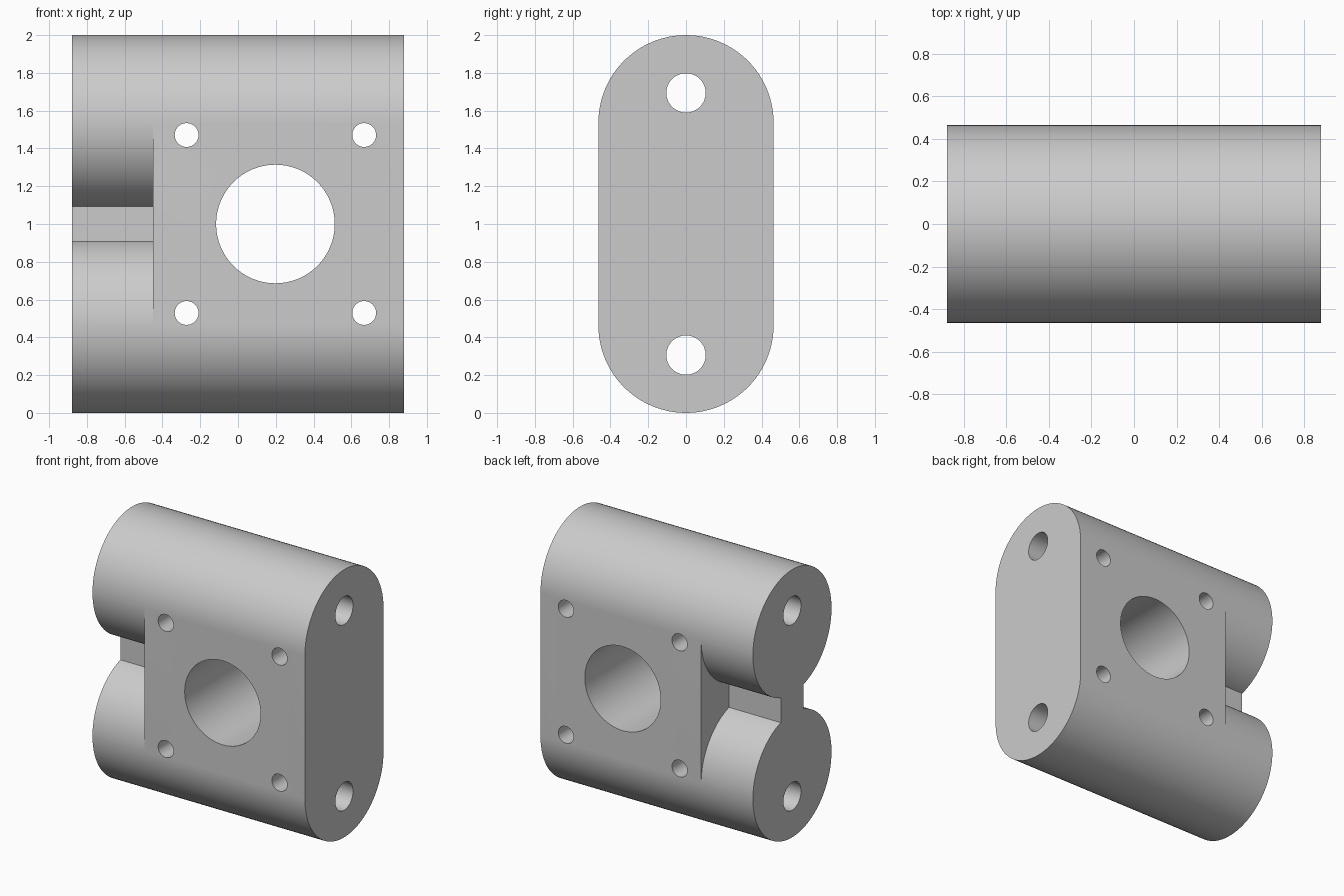
import bpy
import bmesh
from math import cos, sin, pi, radians, asin
from mathutils import Matrix

if "Cube" in bpy.data.objects:
    bpy.data.objects.remove(bpy.data.objects["Cube"])

HALF_LEN = 0.878          # half length along x
R = 0.464                 # radius of the rounded ends
LOW, HIGH = R, 2 - R      # centres of the two rounded ends
NOTCH_X = -0.45           # inner wall of the side notches
WEB = 0.135               # half thickness of the web between the lobes
SEG = 48

grey = bpy.data.materials.new("plain_grey")
grey.use_nodes = True
colour = (0.6, 0.6, 0.6, 1)
grey.diffuse_color = colour
grey.node_tree.nodes["Principled BSDF"].inputs["Base Color"].default_value = colour


def make_object(name, bm):
    bmesh.ops.recalc_face_normals(bm, faces=bm.faces)
    mesh = bpy.data.meshes.new(name)
    bm.to_mesh(mesh)
    bm.free()
    mesh.materials.append(grey)
    obj = bpy.data.objects.new(name, mesh)
    bpy.context.collection.objects.link(obj)
    return obj


def arc(cz, start, end):
    """Points (y, z) on a circle of radius R around (0, cz)."""
    return [(R * cos(start + (end - start) * i / SEG),
             cz + R * sin(start + (end - start) * i / SEG)) for i in range(SEG + 1)]


def extrude_x(name, profile, x0, x1):
    bm = bmesh.new()
    face = bm.faces.new([bm.verts.new((x0, y, z)) for y, z in profile])
    new = bmesh.ops.extrude_face_region(bm, geom=[face])["geom"]
    moved = [v for v in new if isinstance(v, bmesh.types.BMVert)]
    bmesh.ops.translate(bm, verts=moved, vec=(x1 - x0, 0, 0))
    return make_object(name, bm)


def drill(name, radius, location, axis):
    bm = bmesh.new()
    turn = Matrix.Rotation(pi / 2, 4, "Y" if axis == "x" else "X")
    bmesh.ops.create_cone(bm, cap_ends=True, segments=64, radius1=radius, radius2=radius,
                          depth=3, matrix=Matrix.Translation(location) @ turn)
    return make_object(name, bm)


# Long block with rounded top and bottom
block = extrude_x("bearing_block", arc(HIGH, 0, pi) + arc(LOW, pi, 2 * pi),
                  -HALF_LEN, HALF_LEN)

# Notches that leave two round lobes and a thin web
web_angle = pi / 2 - asin(WEB / R)
side = (arc(LOW, web_angle, 0) + [(0.6, LOW), (0.6, HIGH)]
        + arc(HIGH, 0, -web_angle))
cutters = [extrude_x("notch_cutter", [(s * y, z) for y, z in side], -1, NOTCH_X)
           for s in (1, -1)]

# Shaft holes along the length
cutters += [drill("shaft_hole_cutter", 0.104, (0, 0, 1 + s * 0.694), "x") for s in (1, -1)]

# Large bore and four bolt holes from front to back
BORE_X = 0.198
cutters.append(drill("bore_cutter", 0.314, (BORE_X, 0, 1), "y"))
cutters += [drill("bolt_hole_cutter", 0.063, (BORE_X + sx * 0.47, 0, 1 + sz * 0.471), "y")
            for sx in (1, -1) for sz in (1, -1)]

# Apply every cut, then remove the cutters
bpy.context.view_layer.objects.active = block
for cutter in cutters:
    cutter.hide_render = True
    mod = block.modifiers.new("cut", "BOOLEAN")
    mod.operation = "DIFFERENCE"
    mod.solver = "EXACT"
    mod.object = cutter
    bpy.ops.object.modifier_apply(modifier=mod.name)
    bpy.data.objects.remove(cutter)

# Smooth round surfaces with sharp edges
bpy.ops.object.select_all(action="DESELECT")
block.select_set(True)
bpy.ops.object.shade_smooth_by_angle(angle=radians(25))
